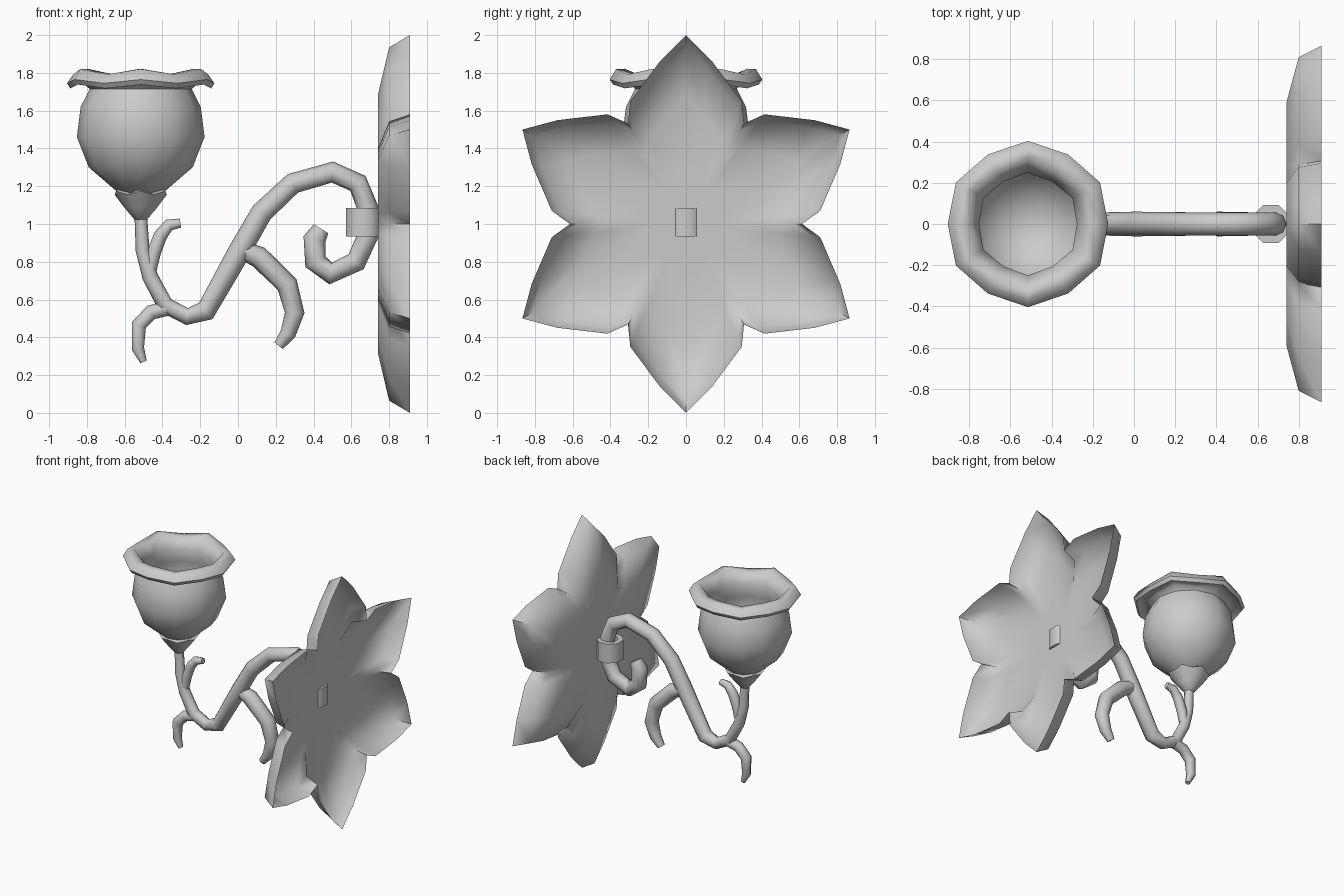
import bpy, bmesh
from math import sin, cos, pi, radians
from mathutils import Vector

if "Cube" in bpy.data.objects:
    bpy.data.objects.remove(bpy.data.objects["Cube"])


def finish(bm, name, angle=40, fix=True):
    if fix:
        bmesh.ops.recalc_face_normals(bm, faces=bm.faces)
    me = bpy.data.meshes.new(name)
    bm.to_mesh(me)
    bm.free()
    ob = bpy.data.objects.new(name, me)
    bpy.context.collection.objects.link(ob)
    bpy.ops.object.select_all(action='DESELECT')
    ob.select_set(True)
    bpy.context.view_layer.objects.active = ob
    bpy.ops.object.shade_smooth_by_angle(angle=radians(angle))
    return ob


def bridge(bm, rings, closed=False):
    pairs = list(zip(rings, rings[1:]))
    if closed:
        pairs.append((rings[-1], rings[0]))
    for a, b in pairs:
        n = len(a)
        for i in range(n):
            j = (i + 1) % n
            bm.faces.new((a[i], a[j], b[j], b[i]))


def cap(bm, ring, co):
    c = bm.verts.new(co)
    for i in range(len(ring)):
        bm.faces.new((ring[i - 1], ring[i], c))


def tube(name, pts, sides=8):
    """Sweep a round section along x, z, radius points in the y = 0 plane."""
    bm = bmesh.new()
    P = [Vector((x, 0, z)) for x, z, r in pts]
    rings = []
    for i, p in enumerate(P):
        t = Vector()
        if i > 0:
            t += (p - P[i - 1]).normalized()
        if i < len(P) - 1:
            t += (P[i + 1] - p).normalized()
        t.normalize()
        n, r = Vector((-t.z, 0, t.x)), pts[i][2]
        rings.append([bm.verts.new(p + r * (cos(2 * pi * k / sides) * n
                      + sin(2 * pi * k / sides) * Vector((0, 1, 0))))
                      for k in range(sides)])
    bridge(bm, rings)
    bm.faces.new(rings[0])
    bm.faces.new(rings[-1])
    return finish(bm, name, 50)


CUP_X = -0.515


def lathe(bm, profile, sides=12):
    """Revolve r, z points; the last two values drop and shrink every second spoke."""
    rings = []
    for r, z, dz, k in profile:
        ring = []
        for i in range(sides):
            a, dip = 2 * pi * i / sides, i % 2 == 0
            rr = r * k if dip else r
            ring.append(bm.verts.new((CUP_X + rr * cos(a), rr * sin(a),
                                      z - dz * dip)))
        rings.append(ring)
    bridge(bm, rings)
    return rings


# Wall plate: six-petal dish, open toward +x
bm = bmesh.new()
petal = [(0.532, -0.307), (0.65, -0.295), (0.865, -0.135), (1, 0),
         (0.865, 0.135), (0.65, 0.295)]
rings = []
for x, s in ((0.74, 0.3), (0.74, 0.68), (0.80, 0.935), (0.91, 1.0)):
    ring = []
    for k in range(6):
        a = radians(90 + 60 * k)
        for r, l in petal:
            ring.append(bm.verts.new((x, s * (r * cos(a) - l * sin(a)),
                                      1 + s * (r * sin(a) + l * cos(a)))))
    rings.append(ring)
bridge(bm, rings)
cap(bm, rings[0], (0.74, 0, 1))
finish(bm, "wall_plate", 55)

# Octagonal collar around the arm
bm = bmesh.new()
rings = [[bm.verts.new((0.665 + r * cos(pi / 8 + k * pi / 4),
                        r * sin(pi / 8 + k * pi / 4), z)) for k in range(8)]
         for r, z in ((0.06, 0.935), (0.1, 0.935), (0.1, 1.085), (0.06, 1.085))]
bridge(bm, rings, closed=True)
finish(bm, "collar", 50)

# Arm from the inner curl over the top and down to the cup
tube("arm", [
    (0.44, 0.975, 0.045), (0.405, 0.92, 0.06), (0.41, 0.80, 0.06),
    (0.49, 0.738, 0.058), (0.625, 0.80, 0.056), (0.688, 0.94, 0.056),
    (0.685, 1.09, 0.056), (0.635, 1.215, 0.056), (0.50, 1.275, 0.056),
    (0.29, 1.215, 0.056), (0.125, 1.06, 0.058), (0.01, 0.86, 0.06),
    (-0.17, 0.54, 0.056), (-0.27, 0.51, 0.045), (-0.385, 0.57, 0.045),
    (-0.465, 0.72, 0.042), (-0.505, 0.86, 0.037), (-0.515, 1.05, 0.033)])

# Tendrils branching off the arm
tube("large_tendril", [
    (0.03, 0.86, 0.05), (0.11, 0.825, 0.058), (0.26, 0.68, 0.057),
    (0.30, 0.53, 0.052), (0.265, 0.42, 0.042), (0.215, 0.355, 0.028)])
tube("lower_tendril", [
    (-0.37, 0.555, 0.04), (-0.46, 0.532, 0.04), (-0.525, 0.465, 0.04),
    (-0.53, 0.34, 0.033), (-0.50, 0.27, 0.018)])
tube("upper_tendril", [
    (-0.47, 0.74, 0.035), (-0.445, 0.85, 0.037), (-0.41, 0.94, 0.036),
    (-0.365, 0.995, 0.032), (-0.305, 1.005, 0.024)])

# Calyx with scalloped edge
bm = bmesh.new()
rings = lathe(bm, [(0.03, 1.02, 0, 1), (0.085, 1.085, 0, 1),
                   (0.15, 1.175, 0.02, 0.92), (0.125, 1.19, 0.03, 0.9)])
cap(bm, rings[0], (CUP_X, 0, 1.01))
cap(bm, rings[-1], (CUP_X, 0, 1.17))
finish(bm, "calyx", 50)

# Flower cup: outer bulb, wavy rolled lip, hollow inside
bm = bmesh.new()
rings = lathe(bm, [
    (0.13, 1.175, 0, 1), (0.275, 1.30, 0, 1), (0.338, 1.46, 0, 1),
    (0.318, 1.62, 0, 1), (0.27, 1.715, 0, 1), (0.30, 1.752, 0.02, 0.97),
    (0.345, 1.772, 0.03, 0.97), (0.385, 1.738, 0.02, 0.97),
    (0.404, 1.765, 0.02, 0.965), (0.37, 1.82, 0.028, 0.965),
    (0.325, 1.822, 0.03, 0.9), (0.25, 1.72, 0, 0.95),
    (0.275, 1.61, 0, 1), (0.295, 1.46, 0, 1), (0.235, 1.33, 0, 1),
    (0.12, 1.24, 0, 1)])
cap(bm, rings[0], (CUP_X, 0, 1.13))
cap(bm, rings[-1], (CUP_X, 0, 1.22))
finish(bm, "flower_cup", 60)
